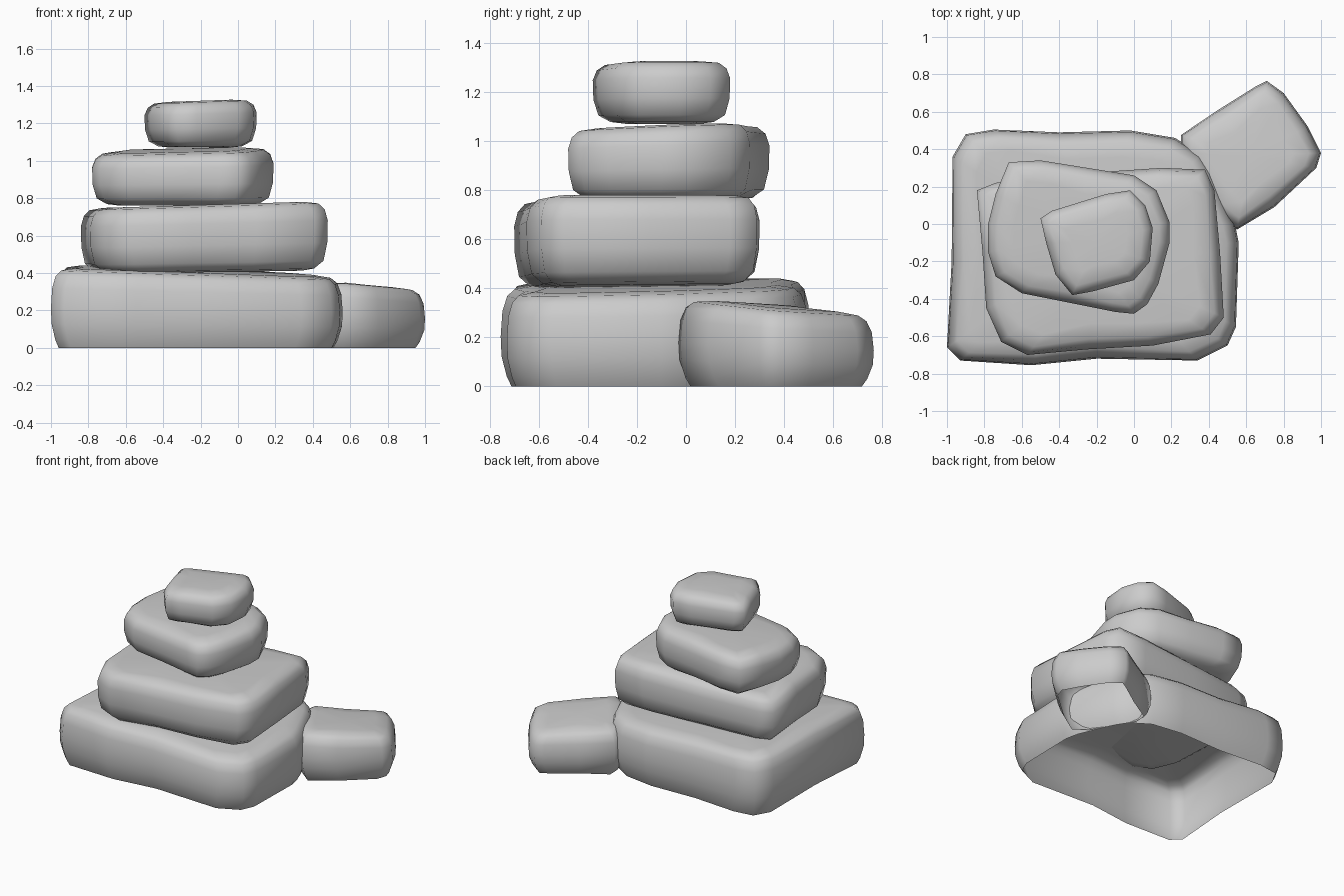
import bpy, bmesh
from mathutils import Vector

if "Cube" in bpy.data.objects:
    bpy.data.objects.remove(bpy.data.objects["Cube"])

# Side profile of a stone: (fraction of height, inset from outline)
CLOSED = [(0, .15), (.03, .08), (.14, .025), (.4, .003), (.72, 0), (.88, .018), (.97, .055), (1, .14)]
OPEN = [(0, .05), (.1, .028), (.3, .004), (.5, 0), (.75, .008), (.9, .03), (.97, .065), (1, .15)]


def plane(p, x, y):
    return p[0] + p[1] * x + p[2] * y


def stone(name, outline, bottom, top, profile, open_bottom=False):
    """Loft inset copies of an outline between two tilted planes."""
    bm = bmesh.new()
    n = len(outline)
    xs, ys = zip(*outline)
    c = Vector(((min(xs) + max(xs)) / 2, (min(ys) + max(ys)) / 2))
    rings = []
    for t, inset in profile:
        ring = []
        for p in outline:
            d = Vector(p) - c
            q = c + d * (1 - inset / d.length)
            lo, hi = plane(bottom, *q), plane(top, *q)
            ring.append(bm.verts.new((q.x, q.y, lo + t * (hi - lo))))
        rings.append(ring)
    for a, b in zip(rings, rings[1:]):
        for i in range(n):
            j = (i + 1) % n
            bm.faces.new((a[j], a[i], b[i], b[j]))
    # Fan caps; the ground stones stay hollow underneath
    caps = [(rings[-1], top)] + ([] if open_bottom else [(rings[0], bottom)])
    for ring, pl in caps:
        mid = bm.verts.new((c.x, c.y, plane(pl, *c)))
        for i in range(n):
            bm.faces.new((ring[i], ring[(i + 1) % n], mid))
    bmesh.ops.recalc_face_normals(bm, faces=bm.faces)
    for f in bm.faces:
        f.smooth = True
    me = bpy.data.meshes.new(name)
    bm.to_mesh(me)
    bm.free()
    ob = bpy.data.objects.new(name, me)
    bpy.context.collection.objects.link(ob)
    return ob


# Wide base slab
stone("base_stone",
      [(-.97, .36), (-.9, .48), (-.75, .505), (-.4, .49), (-.02, .5), (.22, .46), (.36, .37),
       (.42, .28), (.54, .0), (.56, -.1), (.545, -.55), (.5, -.65), (.34, -.73), (-.2, -.72),
       (-.55, -.755), (-.93, -.73), (-1, -.66), (-.975, -.2)],
      (0, 0, 0), (.405, -.035, .02), OPEN, True)

# Second slab
stone("second_stone",
      [(-.84, .18), (-.74, .22), (-.3, .27), (.15, .3), (.38, .29), (.43, .18), (.46, -.15),
       (.48, -.5), (.41, -.59), (.1, -.65), (-.25, -.67), (-.57, -.7), (-.71, -.63), (-.79, -.45),
       (-.81, -.15)],
      (.412, .015, .01), (.77, .03, 0), CLOSED)

# Third stone
stone("third_stone",
      [(-.78, 0), (-.74, .16), (-.67, .33), (-.5, .34), (-.25, .3), (0, .26), (.12, .18), (.19, .01),
       (.19, -.1), (.13, -.32), (.07, -.43), (0, -.48), (-.1, -.47), (-.35, -.42), (-.6, -.37),
       (-.74, -.28), (-.78, -.15)],
      (.76, 0, 0), (1.068, .03, .04), CLOSED)

# Small top stone
stone("top_stone",
      [(-.5, .03), (-.44, .07), (-.15, .16), (-.02, .18), (.06, .1), (.1, -.02), (.085, -.2),
       (.0, -.3), (-.22, -.36), (-.33, -.38), (-.42, -.27), (-.47, -.1)],
      (1.07, 0, 0), (1.328, .035, 0), CLOSED)

# Stone leaning against the base slab
stone("side_stone",
      [(.25, .475), (.45, .61), (.65, .735), (.71, .765), (.8, .7), (.93, .52), (1, .38),
       (.975, .3), (.75, .09), (.55, -.03), (.44, .05), (.25, .38)],
      (0, 0, 0), (.375, -.03, -.08), OPEN, True)
